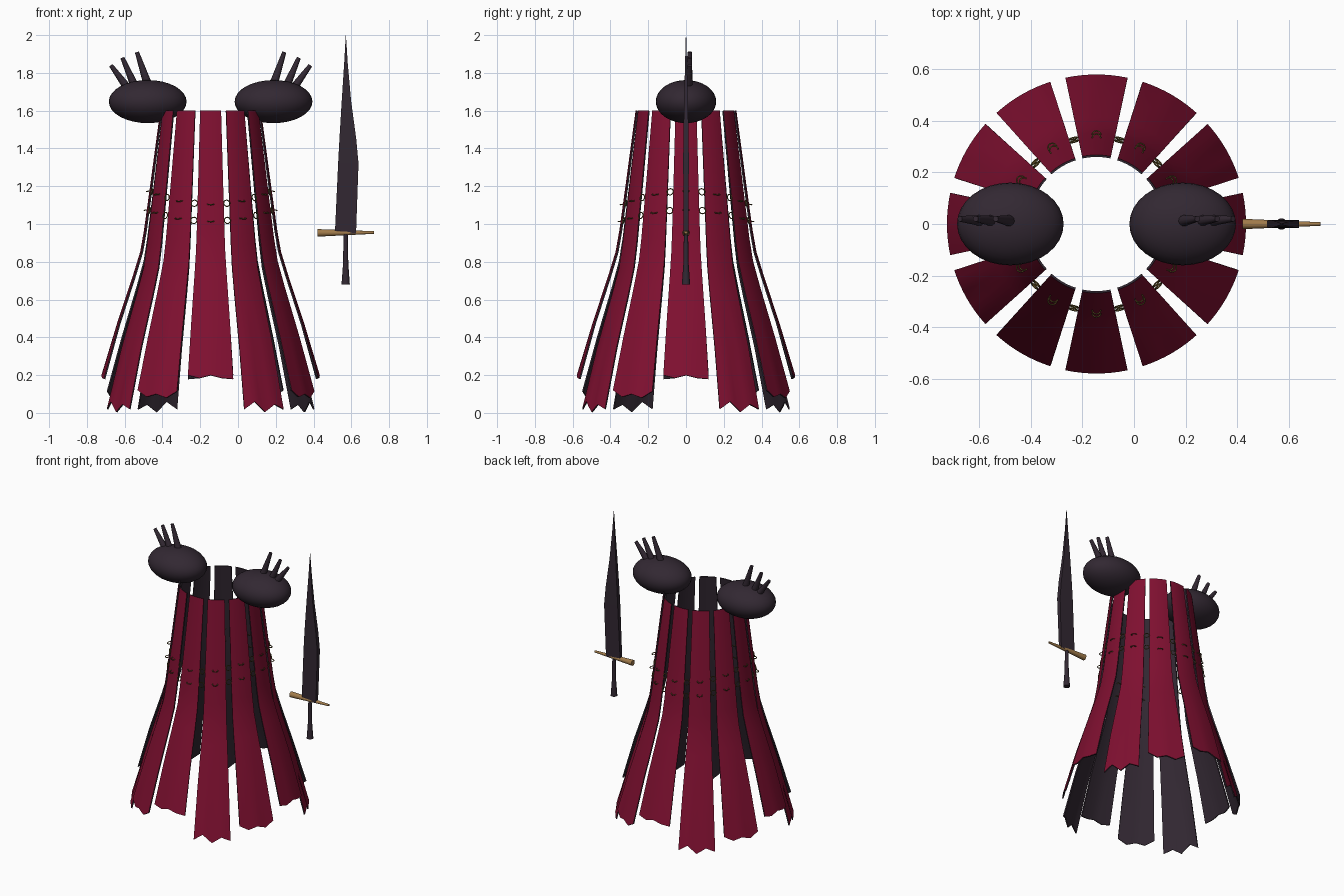
import bpy, bmesh
from math import sin, cos, pi, radians
from mathutils import Vector, Matrix

if "Cube" in bpy.data.objects:
    bpy.data.objects.remove(bpy.data.objects["Cube"])

CX = -0.145  # cloak axis


def material(name, rgb):
    m = bpy.data.materials.new(name)
    m.use_nodes = True
    m.diffuse_color = (*rgb, 1)
    m.node_tree.nodes["Principled BSDF"].inputs["Base Color"].default_value = (*rgb, 1)
    return m


RED = material("crimson cloth", (0.215, 0.005, 0.03))
DARK = material("dark plum", (0.032, 0.021, 0.032))
GOLD = material("gold", (0.36, 0.2, 0.07))
BRASS = material("dull brass", (0.12, 0.085, 0.02))


def finish(name, bm, mats, angle=40):
    me = bpy.data.meshes.new(name)
    bm.to_mesh(me)
    bm.free()
    for m in mats:
        me.materials.append(m)
    ob = bpy.data.objects.new(name, me)
    bpy.context.collection.objects.link(ob)
    bpy.ops.object.select_all(action="DESELECT")
    ob.select_set(True)
    bpy.context.view_layer.objects.active = ob
    if "strip" in name:
        s = ob.modifiers.new("thickness", "SOLIDIFY")
        s.thickness, s.offset = 0.008, -1
        s.material_offset = s.material_offset_rim = 1
        bpy.ops.object.modifier_apply(modifier=s.name)
    bpy.ops.object.shade_smooth_by_angle(angle=radians(angle))
    return ob


def cone(bm, a, b, r1, r2, sides=12):
    a, b = Vector(a), Vector(b)
    d = b - a
    rot = d.to_track_quat("Z", "Y").to_matrix().to_4x4()
    bmesh.ops.create_cone(bm, cap_ends=True, segments=sides, radius1=r1, radius2=r2,
                          depth=d.length, matrix=Matrix.Translation((a + b) / 2) @ rot)


# Cloak strips: flared profile, three ragged hems in rotation
PROFILE = [(0, 0.267), (0.28, 0.32), (0.45, 0.353), (0.53, 0.373), (0.62, 0.412), (0.8, 0.496), (1, 0.578)]
HEMS = [(0.2, 0.185, 0.2, 0.185, 0.18),
        (0.02, 0.06, 0.005, 0.045, 0.02),
        (0.12, 0.085, 0.1, 0.08, 0.115)]


def cloak_strip(i):
    bm = bmesh.new()
    hem = HEMS[i % 3]
    length = 1.6 - sum(hem) / 5
    cols = 8
    rows = []
    for t, r in PROFILE:
        row = []
        for c in range(cols + 1):
            a = radians(30 * i - 12 + 24 * c / cols)
            z = 1.6 - t * length
            if t == 1:
                z = (hem[c // 2] + hem[(c + 1) // 2]) / 2
            row.append(bm.verts.new((CX + r * cos(a), r * sin(a), z)))
        rows.append(row)
    for up, low in zip(rows, rows[1:]):
        for c in range(cols):
            bm.faces.new((up[c], low[c], low[c + 1], up[c + 1]))
    finish(f"cloak_strip_{i + 1}", bm, [RED, DARK], 50)


for i in range(12):
    cloak_strip(i)

# Shoulder guards with three blunt spikes each
SPIKES = [((-0.465, 1.70), (-0.535, 1.91)),
          ((-0.525, 1.68), (-0.612, 1.88)),
          ((-0.555, 1.68), (-0.673, 1.84))]
for side, label in ((1, "right"), (-1, "left")):
    def mx(x):
        return CX + side * (x - CX)
    bm = bmesh.new()
    bmesh.ops.create_uvsphere(bm, u_segments=32, v_segments=16, radius=1,
                              matrix=Matrix.Translation((mx(-0.478), 0, 1.648))
                              @ Matrix.Diagonal((0.206, 0.16, 0.114, 1)))
    finish(f"{label}_shoulder_guard", bm, [DARK])
    for k, ((x0, z0), (x1, z1)) in enumerate(SPIKES):
        bm = bmesh.new()
        cone(bm, (mx(x0), 0.01, z0), (mx(x1), 0.02, z1), 0.026, 0.011)
        finish(f"{label}_shoulder_spike_{k + 1}", bm, [DARK])

# Sword blade: flat tapering outline with a thin tip
BLADE = [(0.95, 0.513, 0.625, 0.012), (1.32, 0.53, 0.638, 0.015), (1.45, 0.537, 0.626, 0.014),
         (1.65, 0.549, 0.599, 0.01), (1.85, 0.562, 0.581, 0.005), (2.0, 0.5705, 0.5715, 0.001)]
bm = bmesh.new()
rings = [[bm.verts.new(p) for p in ((l, -t, z), (r, -t, z), (r, t, z), (l, t, z))]
         for z, l, r, t in BLADE]
for lo, hi in zip(rings, rings[1:]):
    for k in range(4):
        n = (k + 1) % 4
        bm.faces.new((lo[k], lo[n], hi[n], hi[k]))
bm.faces.new(rings[0][::-1])
bm.faces.new(rings[-1])
finish("sword_blade", bm, [DARK], 20)

# Sword guard and grip
bm = bmesh.new()
cone(bm, (0.42, 0, 0.953), (0.72, 0, 0.955), 0.02, 0.007, 16)
finish("sword_guard", bm, [GOLD])
bm = bmesh.new()
cone(bm, (0.57, 0, 0.79), (0.57, 0, 0.96), 0.014, 0.011, 16)
cone(bm, (0.57, 0, 0.68), (0.57, 0, 0.79), 0.022, 0.014, 16)
finish("sword_grip", bm, [DARK])


# Two draped chains of small links around the cloak
def link(bm, matrix, major=0.017, minor=0.003, n=12, m=5):
    ring = [[bm.verts.new(matrix @ Vector(((major + minor * cos(2 * pi * j / m)) * cos(2 * pi * i / n),
                                           (major + minor * cos(2 * pi * j / m)) * sin(2 * pi * i / n),
                                           minor * sin(2 * pi * j / m))))
             for j in range(m)] for i in range(n)]
    for i in range(n):
        a, b = ring[i], ring[(i + 1) % n]
        for j in range(m):
            k = (j + 1) % m
            bm.faces.new((a[j], b[j], b[k], a[k]))


for name, height, sway in (("upper_chain", 1.14, 0.035), ("lower_chain", 1.045, 0.03)):
    bm = bmesh.new()
    for k in range(24):
        a = 2 * pi * k / 24
        z = height + sway * cos(2 * a)
        r = 0.267 + (1.6 - z) * 0.13
        place = Matrix.Translation((CX + r * cos(a), r * sin(a), z)) @ Matrix.Rotation(a, 4, "Z")
        tilt = Matrix.Rotation(radians(80 if k % 2 else 10), 4, "Y")
        link(bm, place @ tilt)
    finish(name, bm, [BRASS])
